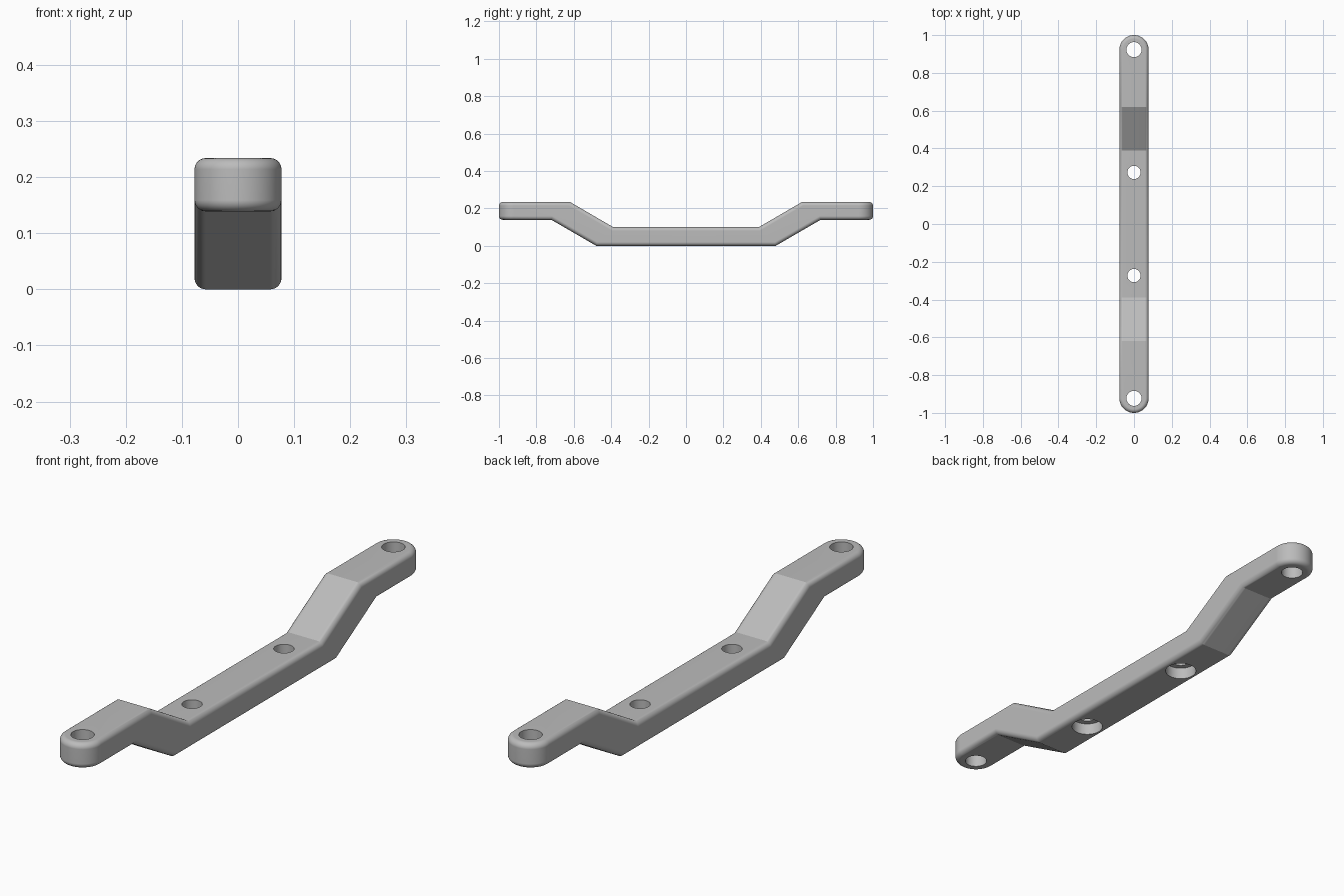
import bpy, bmesh, math
from mathutils import Matrix

if "Cube" in bpy.data.objects:
    bpy.data.objects.remove(bpy.data.objects["Cube"])

HALF_W = 0.0775      # half width of the bar, also the end radius
FILLET = 0.02
BOTTOM = [(0.48, 0.0), (0.72, 0.139)]   # bends of the underside
TOP = [(0.39, 0.10), (0.62, 0.234)]     # bends of the upper side
ARC, STEPS = 16, 6

metal = bpy.data.materials.new("grey metal")
metal.use_nodes = True
colour = (0.5, 0.5, 0.5, 1)
metal.diffuse_color = colour
metal.node_tree.nodes["Principled BSDF"].inputs["Base Color"].default_value = colour


def half_outline(bends, inset, rise):
    """Points (x, y, z) on the +x edge from the back tip to the front tip."""
    radius, centre = HALF_W - inset, 1 - HALF_W
    shift = rise * math.tan(math.radians(15))
    (y_in, z_low), (y_out, z_high) = bends
    back = []
    for i in range(ARC + 1):
        a = math.pi / 2 * (1 - i / ARC)
        back.append((radius * math.cos(a), centre + radius * math.sin(a), z_high + rise))
    back.append((radius, y_out - shift, z_high + rise))
    back.append((radius, y_in - shift, z_low + rise))
    return back + [(x, -y, z) for x, y, z in reversed(back)]


# Rounded cross-section levels, from the underside to the upper side
levels = []
for i in range(STEPS + 1):
    a = math.pi / 2 * i / STEPS
    levels.append((BOTTOM, FILLET * (1 - math.sin(a)), FILLET * (1 - math.cos(a))))
levels += [(TOP, inset, -rise) for _, inset, rise in reversed(levels)]

# Bar body lofted between the levels and mirrored across x
bm = bmesh.new()
right = [[bm.verts.new(p) for p in half_outline(*lv)] for lv in levels]
left = [[bm.verts.new((-v.co.x, v.co.y, v.co.z)) for v in row] for row in right]
loop = right + left[::-1]
for j, row in enumerate(loop):
    nxt = loop[(j + 1) % len(loop)]
    for i in range(len(row) - 1):
        bm.faces.new((row[i], row[i + 1], nxt[i + 1], nxt[i]))
bmesh.ops.remove_doubles(bm, verts=bm.verts, dist=0.00005)
bmesh.ops.dissolve_limit(bm, angle_limit=math.radians(0.5), verts=bm.verts, edges=bm.edges)
bmesh.ops.recalc_face_normals(bm, faces=bm.faces)
mesh = bpy.data.meshes.new("bracket_bar")
bm.to_mesh(mesh)
bm.free()
mesh.materials.append(metal)
bar = bpy.data.objects.new("bracket_bar", mesh)
bpy.context.collection.objects.link(bar)
bpy.context.view_layer.objects.active = bar


def drill(name, y, radius, z0, z1):
    """Cut a vertical round hole through the bar between two heights."""
    cut = bmesh.new()
    bmesh.ops.create_cone(cut, cap_ends=True, segments=48, radius1=radius, radius2=radius,
                          depth=z1 - z0, matrix=Matrix.Translation((0, y, (z0 + z1) / 2)))
    data = bpy.data.meshes.new(name)
    cut.to_mesh(data)
    cut.free()
    data.materials.append(metal)
    cutter = bpy.data.objects.new(name, data)
    cutter.hide_render = True
    bpy.context.collection.objects.link(cutter)
    mod = bar.modifiers.new(name, "BOOLEAN")
    mod.operation, mod.solver, mod.object = "DIFFERENCE", "EXACT", cutter
    bpy.ops.object.modifier_apply(modifier=name)
    bpy.data.objects.remove(cutter)


# End holes, middle holes and the wider recesses beneath them
for side in (-1, 1):
    drill("end_hole", side * 0.923, 0.04, -0.1, 0.4)
    drill("middle_hole", side * 0.273, 0.035, -0.1, 0.4)
    drill("screw_recess", side * 0.273, 0.057, -0.1, 0.045)

bpy.ops.object.select_all(action="DESELECT")
bar.select_set(True)
bpy.ops.object.shade_smooth_by_angle(angle=math.radians(25))
weighted = bar.modifiers.new("even_shading", "WEIGHTED_NORMAL")
weighted.keep_sharp = True
